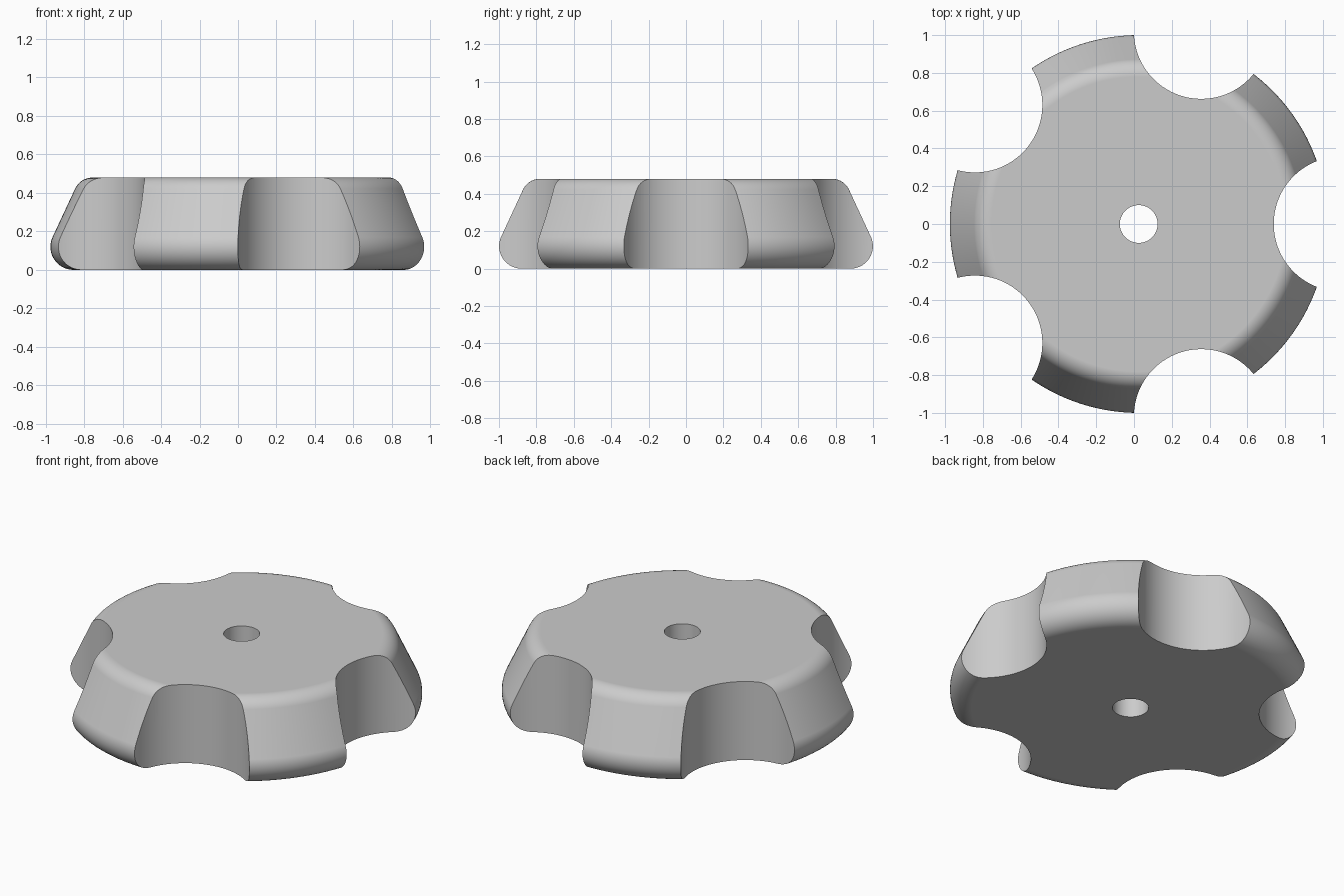
import bpy, bmesh
from math import sin, cos, tan, radians, pi

if "Cube" in bpy.data.objects:
    bpy.data.objects.remove(bpy.data.objects["Cube"])

AXIS_X = 0.025      # the five-lobed outline is centred slightly off its axis
HEIGHT = 0.48
LOBES = 5

grey = bpy.data.materials.new("plain_grey")
grey.use_nodes = True
grey.diffuse_color = (0.6, 0.6, 0.6, 1)
grey.node_tree.nodes["Principled BSDF"].inputs["Base Color"].default_value = (0.6, 0.6, 0.6, 1)


def arc(cx, cz, r, start, end, steps):
    angles = [radians(start + (end - start) * i / steps) for i in range(steps + 1)]
    return [(cx + r * cos(a), cz + r * sin(a)) for a in angles]


def lathe(name, profile, segments):
    """Closed solid of revolution with flat caps."""
    bm = bmesh.new()
    rings = []
    for r, z in profile:
        rings.append([bm.verts.new((r * cos(2 * pi * i / segments),
                                    r * sin(2 * pi * i / segments), z))
                      for i in range(segments)])
    for low, high in zip(rings, rings[1:]):
        for i in range(segments):
            j = (i + 1) % segments
            bm.faces.new((low[i], low[j], high[j], high[i]))
    bm.faces.new(rings[0][::-1])
    bm.faces.new(rings[-1])
    mesh = bpy.data.meshes.new(name)
    bm.to_mesh(mesh)
    bm.free()
    obj = bpy.data.objects.new(name, mesh)
    bpy.context.collection.objects.link(obj)
    mesh.materials.append(grey)
    obj.location.x = AXIS_X
    return obj


# Knob body: rounded foot, tapered side, rounded shoulder
slope, foot, shoulder = 25, 0.12, 0.10
t = radians(slope)
foot_r = 1.0 - foot
side_r, side_z = foot_r + foot * cos(t), foot + foot * sin(t)
rim_r = side_r - (HEIGHT - side_z) * tan(t)
flat_r = rim_r - shoulder * tan(radians(90 - slope) / 2)
profile = (arc(foot_r, foot, foot, -90, slope, 14)
           + arc(flat_r, HEIGHT - shoulder, shoulder, slope, 90, 10))
knob = lathe("knob_body", profile, 160)

# Cutters: centre bore and finger notches
cutters = [lathe("bore_cutter", [(0.10, -0.2), (0.10, HEIGHT + 0.2)], 64)]
for k in range(LOBES):
    a = 2 * pi * k / LOBES
    notch = lathe("notch_cutter", [(0.357, -0.2), (0.357, HEIGHT + 0.2)], 128)
    notch.location = (AXIS_X + 1.072 * cos(a), 1.072 * sin(a), 0)
    notch.rotation_euler.z = a
    cutters.append(notch)

bpy.context.view_layer.objects.active = knob
for c in cutters:
    c.hide_render = True
    cut = knob.modifiers.new("cut", 'BOOLEAN')
    cut.operation = 'DIFFERENCE'
    cut.solver = 'EXACT'
    cut.object = c
    bpy.ops.object.modifier_apply(modifier=cut.name)
for c in cutters:
    bpy.data.objects.remove(c)

# Smooth rounds, sharp notch edges, flat caps
bpy.ops.object.select_all(action='DESELECT')
knob.select_set(True)
bpy.ops.object.shade_smooth_by_angle(angle=radians(30))
weighted = knob.modifiers.new("flat_caps", 'WEIGHTED_NORMAL')
weighted.keep_sharp = True
